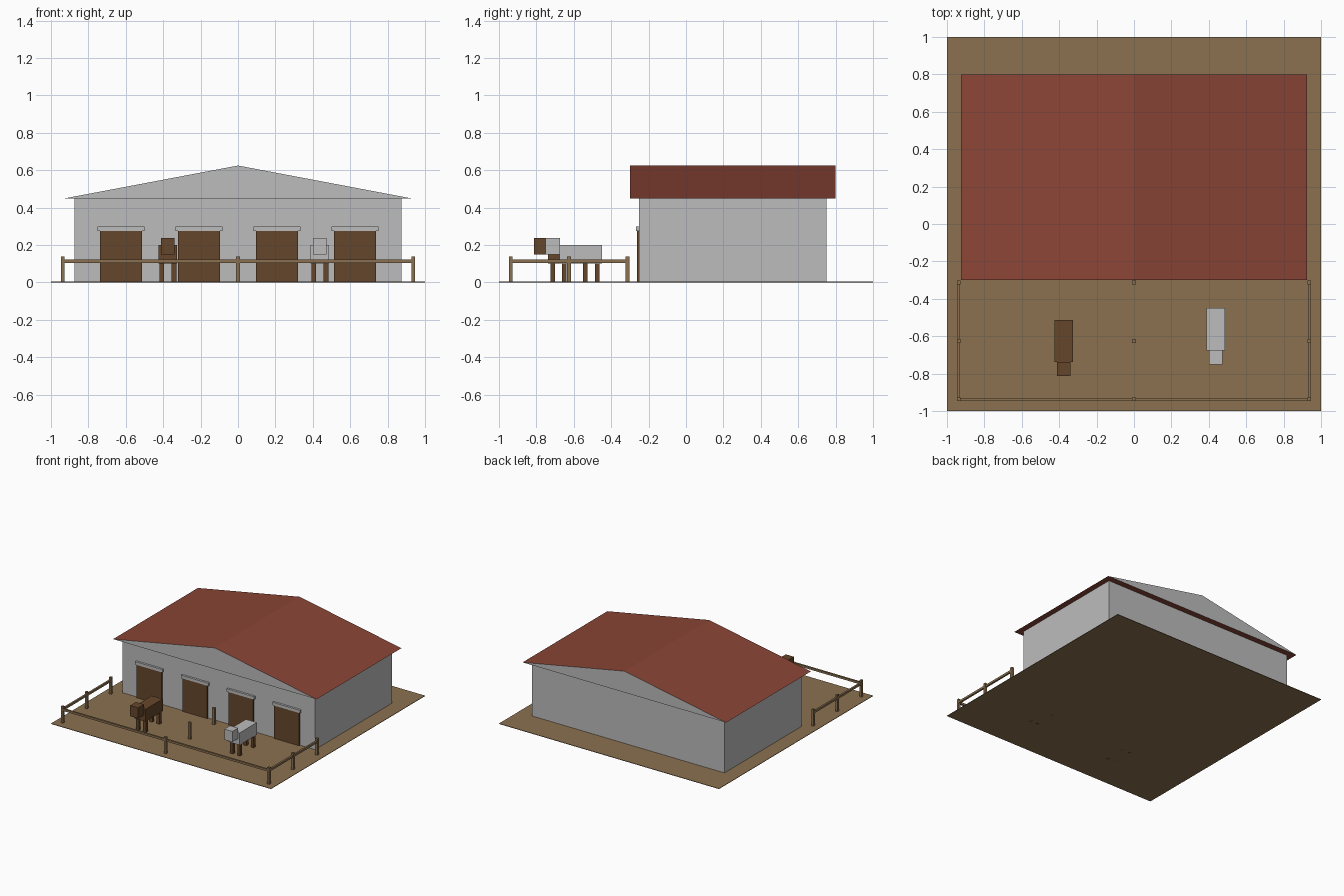
import bpy

cube = bpy.data.objects.get("Cube")
if cube:
    bpy.data.objects.remove(cube, do_unlink=True)


def material(name, srgb):
    col = [(c / 255 / 12.92 if c < 11 else ((c / 255 + 0.055) / 1.055) ** 2.4) for c in srgb] + [1]
    m = bpy.data.materials.new(name)
    m.use_nodes = True
    m.diffuse_color = col
    m.node_tree.nodes["Principled BSDF"].inputs["Base Color"].default_value = col
    return m


TAN = material("tan earth and timber", (139, 113, 80))
GREY = material("light grey", (188, 188, 188))
RED = material("roof red", (139, 69, 54))
BROWN = material("dark brown", (101, 70, 43))


def box(name, x, y, z, mat):
    """Box from (min, max) pairs on each axis."""
    verts = [(a, b, c) for a in x for b in y for c in z]
    faces = [(0, 1, 3, 2), (4, 6, 7, 5), (0, 4, 5, 1), (2, 3, 7, 6), (0, 2, 6, 4), (1, 5, 7, 3)]
    return mesh_object(name, verts, faces, [mat])


def mesh_object(name, verts, faces, mats):
    me = bpy.data.meshes.new(name)
    me.from_pydata(verts, [], faces)
    for m in mats:
        me.materials.append(m)
    me.update()
    ob = bpy.data.objects.new(name, me)
    bpy.context.collection.objects.link(ob)
    return ob


def around(centre, size):
    return (centre - size / 2, centre + size / 2)


# Yard and main building
box("ground", (-1, 1), (-1, 1), (0, 0.004), TAN)
box("stable_walls", (-0.875, 0.875), (-0.25, 0.75), (0.002, 0.45), GREY)

# Roof prism: red slopes and underside, grey gable ends
profile = [(-0.925, 0.45), (0.925, 0.45), (0, 0.625)]
roof_verts = [(x, y, z) for y in (-0.30, 0.80) for x, z in profile]
roof = mesh_object("roof", roof_verts,
                   [(0, 1, 2), (3, 5, 4), (0, 3, 4, 1), (1, 4, 5, 2), (2, 5, 3, 0)],
                   [RED, GREY])
for f in roof.data.polygons:
    f.material_index = 1 if abs(f.normal.y) > 0.9 else 0

# Stall doors with lintels
for i in range(4):
    cx = -0.625 + i * 1.25 / 3
    box(f"door_{i + 1}", around(cx, 0.225), (-0.2625, -0.245), (0.002, 0.278), BROWN)
    box(f"lintel_{i + 1}", around(cx, 0.25), (-0.267, -0.245), (0.276, 0.30), GREY)

# Fence posts and rails
E = 0.9375
for x in (-E, 0, E):
    for y in (-E, -0.625, -0.3125):
        box("fence_post", around(x, 0.02), around(y, 0.02), (0, 0.14), TAN)
RAIL = (0.105, 0.122)
box("front_rail", (-E, E), around(-E, 0.015), RAIL, TAN)
for side, x in (("right", -E), ("left", E)):
    box(f"{side}_rail", around(x, 0.015), (-E, -0.3125), RAIL, TAN)


# Animals facing the front
def animal(name, x, y, coat):
    box(f"{name}_body", around(x, 0.1), around(y, 0.225), (0.1, 0.2), coat)
    box(f"{name}_head", around(x, 0.073), (y - 0.1875, y - 0.1125), (0.15, 0.2375), coat)
    for sx in (-1, 1):
        for sy in (-1, 1):
            box(f"{name}_leg", around(x + sx * 0.0325, 0.026),
                around(y + sy * 0.0875, 0.024), (0, 0.1), BROWN)


animal("brown_horse", -0.375, -0.625, BROWN)
animal("grey_horse", 0.4375, -0.5625, GREY)
